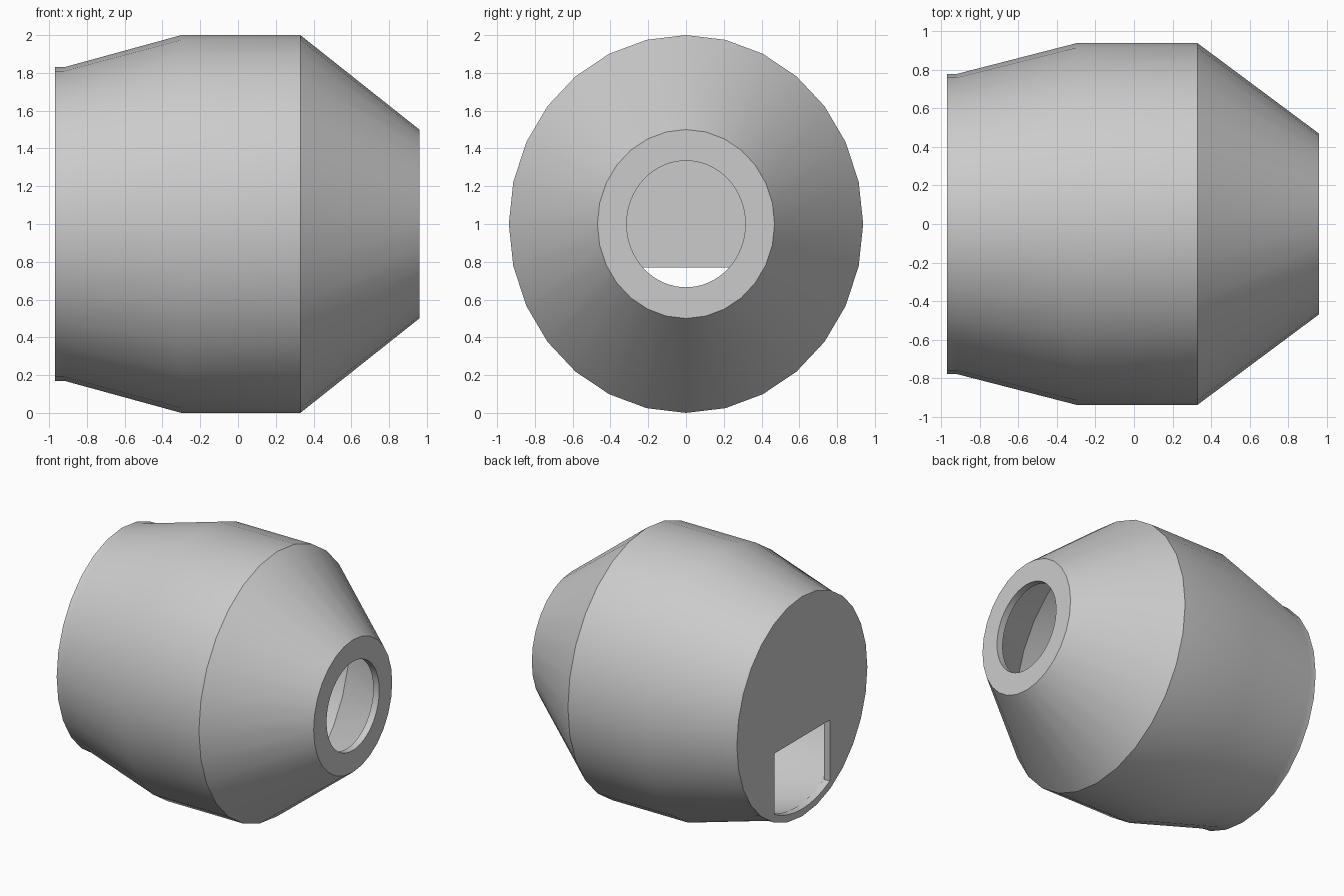
import bpy, bmesh
from math import cos, sin, tau, radians, sqrt

cube = bpy.data.objects.get("Cube")
if cube:
    bpy.data.objects.remove(cube, do_unlink=True)

SIDES = 28
SQUASH = 0.938      # the drum is slightly narrower in y
WALL = 0.05
BACK, LIP = -0.97, 0.96

grey = bpy.data.materials.new("plain grey")
grey.use_nodes = True
grey.diffuse_color = (0.6, 0.6, 0.6, 1)
grey.node_tree.nodes["Principled BSDF"].inputs["Base Color"].default_value = (0.6, 0.6, 0.6, 1)


def make_object(name, bm):
    mesh = bpy.data.meshes.new(name)
    bmesh.ops.recalc_face_normals(bm, faces=bm.faces)
    bm.to_mesh(mesh)
    bm.free()
    mesh.materials.append(grey)
    obj = bpy.data.objects.new(name, mesh)
    bpy.context.collection.objects.link(obj)
    return obj


def add_loft(bm, profile, sides):
    """Closed solid of rings along x from (x, radius) points."""
    rings = [[bm.verts.new((x, r * SQUASH * sin(tau * i / sides), 1 + r * cos(tau * i / sides)))
              for i in range(sides)] for x, r in profile]
    for a, b in zip(rings, rings[1:]):
        for i in range(sides):
            j = (i + 1) % sides
            bm.faces.new((a[i], a[j], b[j], b[i]))
    bm.faces.new(rings[0])
    bm.faces.new(rings[-1])


def loft(name, profile, sides=SIDES):
    bm = bmesh.new()
    add_loft(bm, profile, sides)
    return make_object(name, bm)


def cut(target, tool):
    mod = target.modifiers.new(tool.name, "BOOLEAN")
    mod.operation, mod.solver, mod.object = "DIFFERENCE", "EXACT", tool
    bpy.context.view_layer.objects.active = target
    bpy.ops.object.modifier_apply(modifier=mod.name)
    bpy.data.objects.remove(tool, do_unlink=True)


# Drum shell with a straight rim, a flared back, a straight belly and a cone
drum = loft("drum", [(BACK, 0.83), (-0.92, 0.83), (-0.3, 1), (0.33, 1), (LIP, 0.5)])

# Hollow interior
cut(drum, loft("hollow", [(BACK + WALL, 0.78), (-0.3, 0.95), (0.31, 0.95), (LIP - WALL, 0.475)]))

# Round mouth in the cone end
cut(drum, loft("mouth", [(LIP - 0.2, 0.335), (LIP + 0.1, 0.335)], 64))

# Discharge hatch in the back wall: flat top, bottom following the inner wall
HALF, TOP, FLOOR = 0.33, 0.77, 0.775
bm = bmesh.new()
outline = [(HALF, TOP), (-HALF, TOP)]
for i in range(9):
    y = -HALF + 2 * HALF * i / 8
    outline.append((y, 1 - FLOOR * sqrt(1 - (y / (FLOOR * SQUASH)) ** 2)))
face = bm.faces.new([bm.verts.new((BACK - 0.1, y, z)) for y, z in outline])
grown = bmesh.ops.extrude_face_region(bm, geom=[face])["geom"]
bmesh.ops.translate(bm, vec=(0.2, 0, 0), verts=[v for v in grown if isinstance(v, bmesh.types.BMVert)])
cut(drum, make_object("hatch", bm))

# Smooth round walls, sharp at the cone and openings
bpy.ops.object.select_all(action="DESELECT")
drum.select_set(True)
bpy.context.view_layer.objects.active = drum
bpy.ops.object.shade_smooth_by_angle(angle=radians(30))
